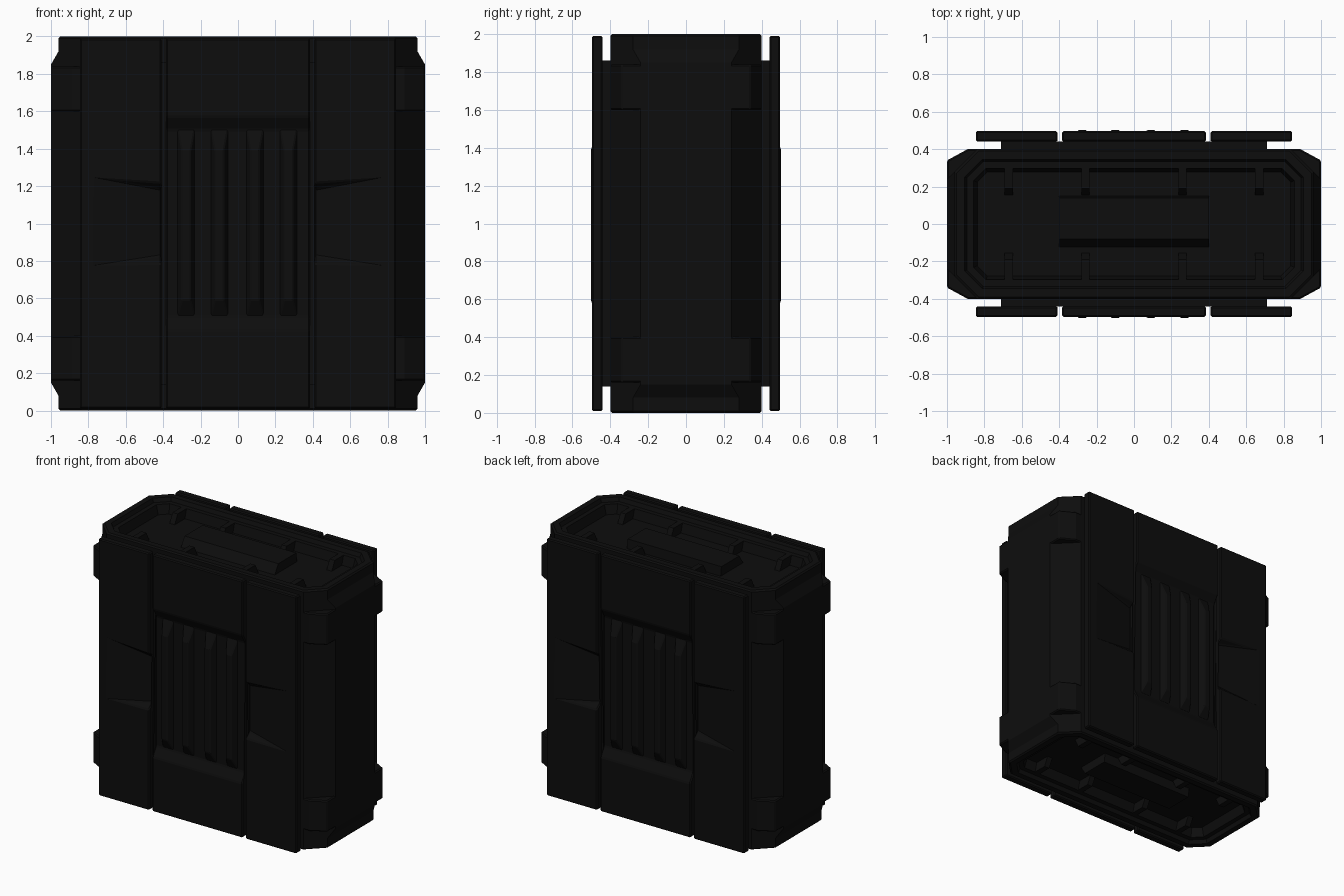
import bpy, bmesh
from mathutils import Vector

cube = bpy.data.objects.get("Cube")
if cube:
    bpy.data.objects.remove(cube, do_unlink=True)

mat = bpy.data.materials.new("black metal")
mat.use_nodes = True
colour = (0.004, 0.004, 0.004, 1)
mat.diffuse_color = colour
mat.node_tree.nodes["Principled BSDF"].inputs["Base Color"].default_value = colour


def finish(name, bm):
    bmesh.ops.recalc_face_normals(bm, faces=bm.faces)
    mesh = bpy.data.meshes.new(name)
    bm.to_mesh(mesh)
    bm.free()
    mesh.materials.append(mat)
    obj = bpy.data.objects.new(name, mesh)
    bpy.context.collection.objects.link(obj)
    return obj


def hull(name, points, sx=1, sy=1, flip=False):
    """Convex solid around points, optionally mirrored in x, y or about mid height."""
    bm = bmesh.new()
    for x, y, z in points:
        bm.verts.new((x * sx, y * sy, 2 - z if flip else z))
    result = bmesh.ops.convex_hull(bm, input=bm.verts)
    junk = result["geom_interior"] + result["geom_unused"]
    bmesh.ops.delete(bm, geom=list({v for v in junk if isinstance(v, bmesh.types.BMVert)}), context="VERTS")
    bmesh.ops.dissolve_limit(bm, angle_limit=0.01, verts=bm.verts, edges=bm.edges)
    return finish(name, bm)


def box(x0, x1, y0, y1, z0, z1):
    return [(x, y, z) for x in (x0, x1) for y in (y0, y1) for z in (z0, z1)]


def frustum(x, a, b, y0, y1, low, high):
    """Points of a block narrowing from y0 (half width a) to y1 (half width b)."""
    return [(x + s * w, y, z) for s in (-1, 1)
            for w, y, zs in ((a, y0, low), (b, y1, high)) for z in zs]


def bevel(obj, width=0.008):
    mod = obj.modifiers.new("edge", "BEVEL")
    mod.width = width
    mod.segments = 1
    mod.limit_method = "ANGLE"


def cut(obj, cutter):
    mod = obj.modifiers.new("cut", "BOOLEAN")
    mod.operation = "DIFFERENCE"
    mod.solver = "EXACT"
    mod.object = cutter
    bpy.context.view_layer.objects.active = obj
    bpy.ops.object.modifier_apply(modifier=mod.name)
    bpy.data.objects.remove(cutter, do_unlink=True)


# Core shell: lofted octagons with recessed caps
bm = bmesh.new()
rings = []
for z, hx, c in ((0, 0.95, 0.12), (0.01, 0.96, 0.12), (0.08, 0.96, 0.12), (0.15, 1, 0.16),
                 (1.85, 1, 0.16), (1.92, 0.96, 0.12), (1.99, 0.96, 0.12), (2, 0.95, 0.12)):
    hy = 0.39 if z in (0, 2) else 0.4
    corner = [(hx, hy - c), (hx - c, hy)]
    outline = corner + [(-x, y) for x, y in corner[::-1]]
    outline += [(-x, -y) for x, y in outline]
    rings.append([bm.verts.new((x, y, z)) for x, y in outline])
for a, b in zip(rings, rings[1:]):
    for i in range(8):
        j = (i + 1) % 8
        bm.faces.new((a[i], a[j], b[j], b[i]))
caps = [bm.faces.new(rings[0][::-1]), bm.faces.new(rings[-1])]
bmesh.ops.recalc_face_normals(bm, faces=bm.faces)
for cap in caps:
    inward = Vector((0, 0, 1 if cap.calc_center_median().z < 1 else -1))
    for width, depth in ((0.045, 0), (0.012, 0.03), (0.035, 0), (0.02, 0.07)):
        bmesh.ops.inset_region(bm, faces=[cap], thickness=width, use_even_offset=True)
        bmesh.ops.translate(bm, verts=cap.verts, vec=inward * depth)
finish("core_shell", bm)

for flip in (False, True):
    end = "lower" if not flip else "upper"
    # Raised block and stiffening ribs inside each cap recess
    block = [(x, y, z) for x in (-0.4, 0.4)
             for y, z in ((-0.13, 0.11), (-0.08, 0.03), (0.14, 0.03), (0.15, 0.11))]
    hull(end + "_cap_block", block, flip=flip)
    for x in (-0.67, -0.26, 0.26, 0.67):
        for sy in (-1, 1):
            rib = [(x + dx, y, z) for dx in (-0.022, 0.022)
                   for y, z in ((0.15, 0.11), (0.19, 0.03), (0.31, 0.03), (0.31, 0.11))]
            hull(end + "_cap_rib", rib, sy=sy, flip=flip)
    # Corner guards
    for sx in (-1, 1):
        for sy in (-1, 1):
            guard = [(x, y, z) for z in (0.16, 0.40)
                     for x, y in ((1, 0.22), (1, 0.34), (0.95, 0.36), (0.89, 0.4), (0.83, 0.4), (0.83, 0.3))]
            bevel(hull(end + "_corner_guard", guard, sx, sy, flip))

for sy, side in ((1, "front"), (-1, "back")):
    # Mounting layer behind the plates
    hull(side + "_spacer", box(-0.71, 0.71, -0.442, -0.38, 0.14, 1.86), sy=sy)

    # Outer armour plates with a tapering grip pocket
    for sx in (-1, 1):
        plate = hull(side + "_outer_plate", box(0.41, 0.845, -0.497, -0.44, 0.01, 1.99), sx, sy)
        pocket = [(0.72, -0.497, 0.78), (0.72, -0.497, 1.24), (0.72, -0.55, 0.78), (0.72, -0.55, 1.24),
                  (0.38, -0.55, 0.74), (0.38, -0.55, 1.25), (0.38, -0.447, 0.83), (0.38, -0.447, 1.18)]
        cut(plate, hull("pocket_cutter", pocket, sx, sy))
        bevel(plate)

    # Centre plate with a sloped recess
    centre = hull(side + "_centre_plate", box(-0.385, 0.385, -0.497, -0.44, 0.01, 1.99), sy=sy)
    recess = frustum(0, 0.5, 0.5, -0.55, -0.455, (0.34, 1.66), (0.5, 1.5))
    cut(centre, hull("recess_cutter", recess, sy=sy))
    bevel(centre)

    # Vertical bars in the recess
    for x in (-0.277, -0.1, 0.09, 0.27):
        bar = frustum(x, 0.048, 0.024, -0.45, -0.502, (0.5, 1.52), (0.59, 1.39))
        bevel(hull(side + "_bar", bar, sy=sy), 0.006)
